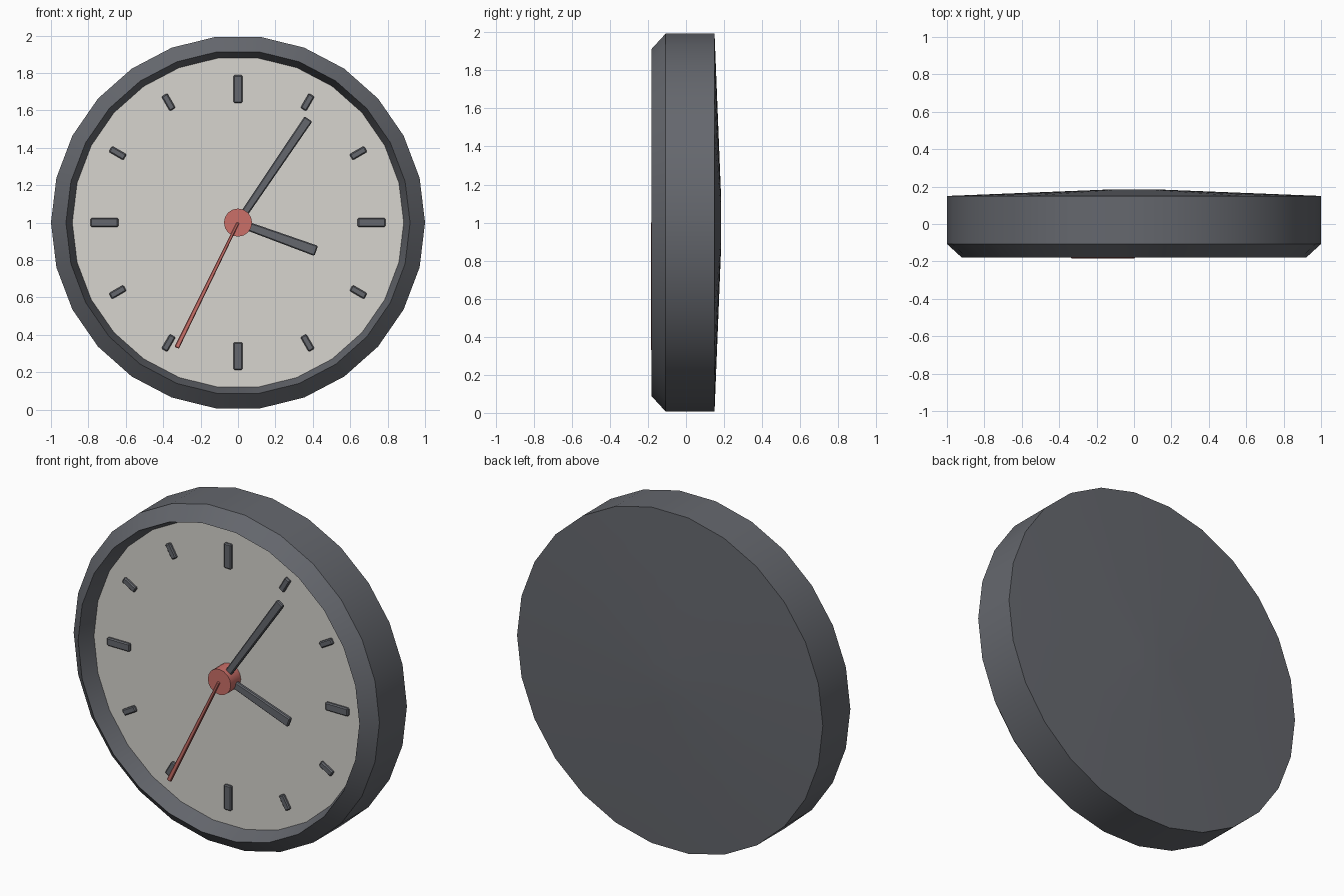
import bpy
import bmesh
from math import cos, sin, pi, radians
from mathutils import Matrix

cube = bpy.data.objects.get("Cube")
if cube:
    bpy.data.objects.remove(cube, do_unlink=True)

CENTRE = Matrix.Translation((0, 0, 1))
FACE_Y = -0.08


def material(name, rgb):
    mat = bpy.data.materials.new(name)
    mat.use_nodes = True
    mat.diffuse_color = (*rgb, 1)
    mat.node_tree.nodes["Principled BSDF"].inputs["Base Color"].default_value = (*rgb, 1)
    return mat


grey = material("dark grey", (0.13, 0.137, 0.155))
cream = material("warm white", (0.68, 0.66, 0.62))
red = material("soft red", (0.60, 0.16, 0.14))


def finish(name, bm, mat):
    bmesh.ops.recalc_face_normals(bm, faces=bm.faces)
    bm.transform(CENTRE)
    mesh = bpy.data.meshes.new(name)
    bm.to_mesh(mesh)
    bm.free()
    mesh.materials.append(mat)
    obj = bpy.data.objects.new(name, mesh)
    bpy.context.collection.objects.link(obj)
    bpy.ops.object.select_all(action="DESELECT")
    obj.select_set(True)
    bpy.context.view_layer.objects.active = obj
    bpy.ops.object.shade_smooth_by_angle(angle=radians(30))
    return obj


def turned(name, profile, sides, mat):
    """Spin (radius, y) points around the y axis and cap both ends."""
    bm = bmesh.new()
    rings = []
    for r, y in profile:
        angles = [2 * pi * i / sides for i in range(sides)]
        rings.append([bm.verts.new((r * cos(a), y, r * sin(a))) for a in angles])
    for a, b in zip(rings, rings[1:]):
        for i in range(sides):
            j = (i + 1) % sides
            bm.faces.new((a[i], a[j], b[j], b[i]))
    bm.faces.new(rings[0])
    bm.faces.new(rings[-1])
    return finish(name, bm, mat)


def bar(name, clock_angle, start, end, widths, front, back, mat, bevel=0.006):
    """Bevelled bar pointing outwards at a clockwise angle from the top."""
    bm = bmesh.new()
    bmesh.ops.create_cube(bm, size=1)
    for v in bm.verts:
        outer = v.co.z > 0
        v.co.x *= widths[1] if outer else widths[0]
        v.co.z = end if outer else start
        v.co.y = front if v.co.y < 0 else back
    bmesh.ops.bevel(bm, geom=bm.edges[:], offset=bevel, segments=1, affect="EDGES")
    bm.transform(Matrix.Rotation(radians(clock_angle), 4, "Y"))
    return finish(name, bm, mat)


# Case: domed back, straight side, chamfered rim and sloping inner wall
turned("case", [(0.12, 0.185), (1, 0.15), (1, -0.107), (0.92, -0.18),
                (0.885, FACE_Y + 0.005)], 26, grey)
turned("dial", [(0.886, FACE_Y + 0.004), (0.886, FACE_Y)], 26, cream)

# Hour marks, larger at the quarters
for hour in range(12):
    if hour % 3 == 0:
        bar(f"quarter_mark_{hour}", hour * 30, 0.64, 0.788, (0.048, 0.048),
            FACE_Y - 0.022, FACE_Y, grey)
    else:
        bar(f"hour_mark_{hour}", hour * 30, 0.698, 0.788, (0.036, 0.036),
            FACE_Y - 0.022, FACE_Y, grey)

# Hands and hub
bar("hour_hand", 109.9, 0, 0.445, (0.045, 0.058), -0.125, -0.1, grey)
bar("minute_hand", 34.2, 0, 0.67, (0.04, 0.05), -0.15, -0.125, grey)
turned("hub", [(0.075, FACE_Y), (0.075, -0.175)], 16, red)
bar("second_hand", 206.1, 0, 0.745, (0.016, 0.026), -0.184, -0.165, red, 0.004)
